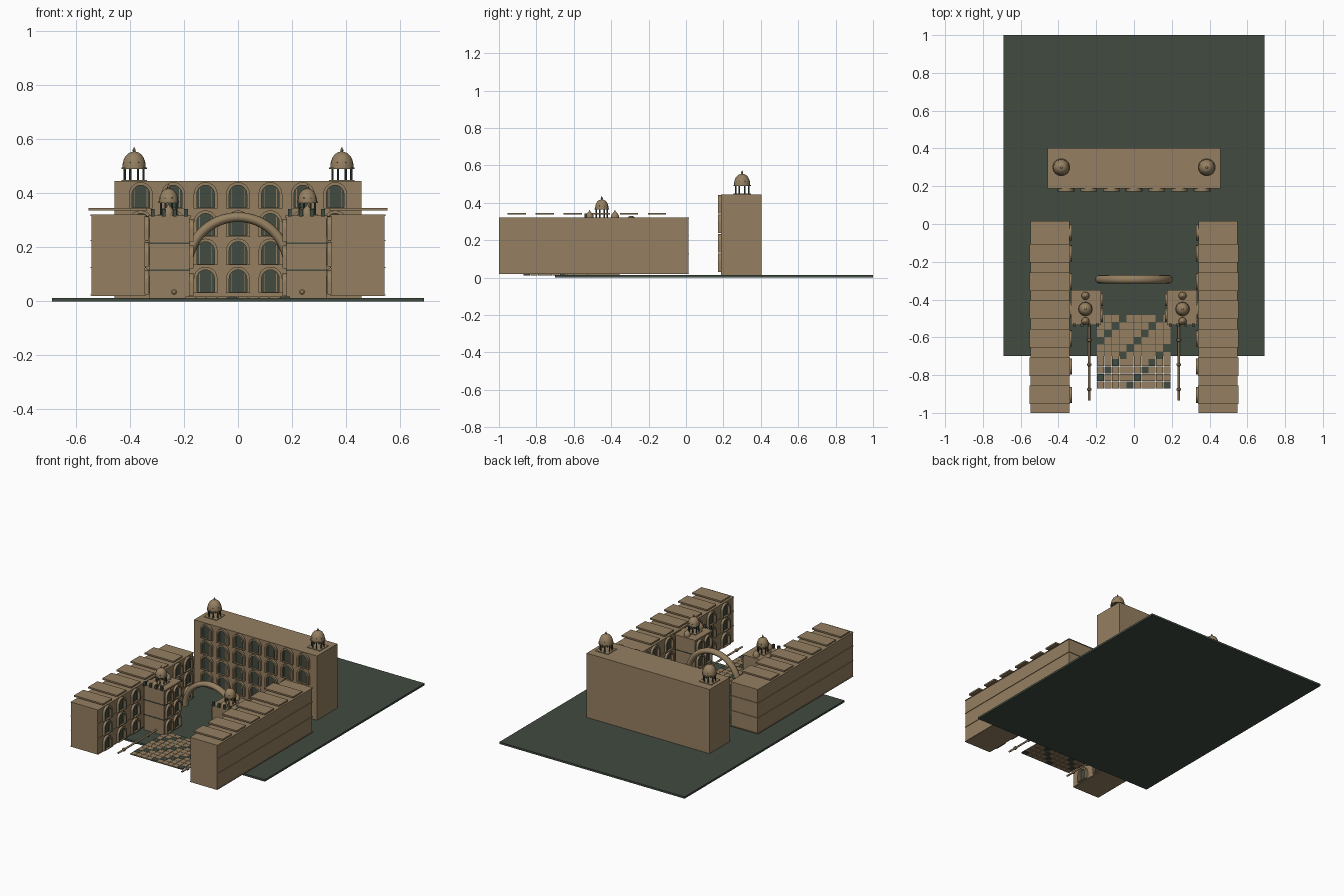
import bpy, bmesh, math
from mathutils import Matrix, Vector

cube = bpy.data.objects.get("Cube")
if cube:
    bpy.data.objects.remove(cube)


def material(name, rgb):
    m = bpy.data.materials.new(name)
    m.use_nodes = True
    m.diffuse_color = (*rgb, 1)
    m.node_tree.nodes["Principled BSDF"].inputs["Base Color"].default_value = (*rgb, 1)
    return m


STONE = material("sandstone", (0.30, 0.215, 0.12))
DARK = material("dark green", (0.052, 0.07, 0.052))


def finish(name, bm, mats, smooth=False):
    bmesh.ops.recalc_face_normals(bm, faces=bm.faces)
    mesh = bpy.data.meshes.new(name)
    bm.to_mesh(mesh)
    bm.free()
    for m in mats:
        mesh.materials.append(m)
    ob = bpy.data.objects.new(name, mesh)
    bpy.context.collection.objects.link(ob)
    if smooth:
        bpy.ops.object.select_all(action='DESELECT')
        ob.select_set(True)
        bpy.context.view_layer.objects.active = ob
        bpy.ops.object.shade_smooth_by_angle(angle=math.radians(40))
    return ob


def add_box(bm, x0, x1, y0, y1, z0, z1, mat=0, matrix=Matrix()):
    size = Matrix.Diagonal((x1 - x0, y1 - y0, z1 - z0, 1))
    place = Matrix.Translation(((x0 + x1) / 2, (y0 + y1) / 2, (z0 + z1) / 2))
    verts = bmesh.ops.create_cube(bm, size=1, matrix=matrix @ place @ size)["verts"]
    for f in {f for v in verts for f in v.link_faces}:
        f.material_index = mat


def box(name, mat, *limits):
    bm = bmesh.new()
    add_box(bm, *limits)
    return finish(name, bm, [mat])


def mirrored(s, a, b):
    return sorted((s * a, s * b))


def lathe(bm, profile, x, y, z, steps=20, turn=Matrix()):
    # Revolve (radius, height) pairs around an axis
    place = Matrix.Translation((x, y, z)) @ turn
    vs = [bm.verts.new(place @ Vector((r, 0, h))) for r, h in profile]
    edges = [bm.edges.new(p) for p in zip(vs, vs[1:])]
    bmesh.ops.spin(bm, geom=vs + edges, cent=place.translation, steps=steps,
                   axis=place.to_3x3() @ Vector((0, 0, 1)), angle=math.tau)
    bmesh.ops.remove_doubles(bm, verts=bm.verts, dist=0.0002)


def arch_outline(w, h, segs=10):
    r = w / 2
    pts = [(-r, 0)]
    pts += [(-r * math.cos(math.pi * i / segs), h - r + r * math.sin(math.pi * i / segs))
            for i in range(segs + 1)]
    return pts + [(r, 0)]


def add_window(bm, place, w, h, depth=0.016):
    # Arched surround
    t = w * 0.13
    outer, inner = arch_outline(w, h), arch_outline(w - 2 * t, h - t)
    rings = [[bm.verts.new(place @ Vector((x, y, z))) for x, z in line]
             for line, y in ((outer, 0), (outer, -depth), (inner, -depth), (inner, 0))]
    for a, b in zip(rings, rings[1:]):
        for i in range(len(a) - 1):
            bm.faces.new((a[i], a[i + 1], b[i + 1], b[i]))
    # Dark opening and slender bars
    pane = bm.faces.new([bm.verts.new(place @ Vector((x, -0.003, z))) for x, z in inner])
    pane.material_index = 1
    for x in (-w * 0.26, w * 0.26):
        add_box(bm, x - 0.0015, x + 0.0015, -0.008, -0.003, 0, h * 0.74, 0, place)
    # Sill
    add_box(bm, -w / 2, w / 2, -depth, 0, 0, 0.004, 0, place)


def window_grid(name, origin, angle, columns, rows, w, h):
    bm = bmesh.new()
    for u in columns:
        for z in rows:
            place = (Matrix.Translation(origin) @ Matrix.Rotation(angle, 4, 'Z')
                     @ Matrix.Translation((u, 0, z)))
            add_window(bm, place, w, h)
    return finish(name, bm, [STONE, DARK])


def pavilion(name, x, y, z, r, post_h, dome_h):
    # Base plate and ring of dark posts
    box(name + "_base", STONE, x - r, x + r, y - r, y + r, z, z + 0.004)
    bm = bmesh.new()
    for i in range(8):
        a = math.tau * (i + 0.5) / 8
        px, py = x + 0.8 * r * math.cos(a), y + 0.8 * r * math.sin(a)
        lathe(bm, [(0, 0), (0.004, 0), (0.004, post_h + dome_h * 0.45),
                   (0, post_h + dome_h * 0.45)], px, py, z, 8)
    finish(name + "_posts", bm, [DARK])
    # Dome with eave and finial
    curve = [(0, 0), (r, 0), (r, 0.005)]
    curve += [(r * 0.92 * math.cos(t) ** 0.85, 0.005 + dome_h * math.sin(t))
              for t in [math.pi / 2 * i / 9 for i in range(9)]]
    curve += [(0.004, dome_h + 0.006), (0.006, dome_h + 0.012), (0, dome_h + 0.024)]
    bm = bmesh.new()
    lathe(bm, curve, x, y, z + post_h, 24)
    finish(name + "_dome", bm, [STONE], True)


# Ground slab
box("ground", DARK, -0.69, 0.69, -0.7, 1.0, 0, 0.013)

# Rear hall with four storeys of arched windows
box("rear_hall", STONE, -0.458, 0.458, 0.187, 0.403, 0.013, 0.445)
window_grid("rear_windows", (0, 0.187, 0), 0, [0.12 * i for i in range(-3, 4)],
            [0.03 + 0.1045 * i for i in range(4)], 0.088, 0.098)

for s, side in ((1, "left"), (-1, "right")):
    pavilion(side + "_rear_pavilion", s * 0.385, 0.3, 0.445, 0.047, 0.046, 0.058)

    # Side wing with floor bands
    x0, x1 = mirrored(s, 0.345, 0.543)
    box(side + "_wing", STONE, x0, x1, -1.0, 0.013, 0.02, 0.32)
    bm = bmesh.new()
    for z in (0.021, 0.124, 0.224, 0.317):
        add_box(bm, x0 - 0.004, x1 + 0.004, -1.0, 0.017, z, z + 0.004)
    finish(side + "_wing_bands", bm, [STONE])
    bays = [-0.905 + 0.15 * i for i in range(6)]
    window_grid(side + "_wing_windows", (s * 0.345, 0, 0), -s * math.pi / 2,
                [-s * y for y in bays + [-0.045]], (0.026, 0.129, 0.226), 0.085, 0.09)

    # Raised roof slabs
    bm = bmesh.new()
    for y in bays:
        add_box(bm, *mirrored(s, 0.338, 0.553), y - 0.049, y + 0.049, 0.336, 0.346)
    finish(side + "_roof_slabs", bm, [STONE])

    # Gate tower with ledge, inner windows and top details
    t0, t1 = mirrored(s, 0.18, 0.328)
    box(side + "_tower", STONE, t0, t1, -0.53, -0.355, 0.008, 0.312)
    bm = bmesh.new()
    for z in (0.113, 0.213):
        add_box(bm, t0 - 0.003, t1 + 0.003, -0.533, -0.352, z, z + 0.005)
    finish(side + "_tower_ledges", bm, [DARK])
    window_grid(side + "_tower_windows", (s * 0.18, 0, 0), -s * math.pi / 2,
                [s * 0.4, s * 0.483], (0.02, 0.122, 0.22), 0.07, 0.085)
    box(side + "_tower_cornice", STONE, t0 - 0.005, t1 + 0.005, -0.535, -0.35, 0.308, 0.318)
    bm = bmesh.new()
    for i in range(4):
        x = t0 + 0.012 + i * 0.041
        add_box(bm, x - 0.007, x + 0.007, -0.542, -0.528, 0.315, 0.342)
    finish(side + "_tower_merlons", bm, [DARK])
    pavilion(side + "_tower_pavilion", s * 0.257, -0.45, 0.318, 0.039, 0.046, 0.048)
    bm = bmesh.new()
    for y in (-0.38, -0.515):
        lathe(bm, [(0, 0), (0.021, 0), (0.021, 0.012), (0.016, 0.024), (0.006, 0.033),
                   (0, 0.044)], s * 0.257, y, 0.318, 16)
    finish(side + "_small_domes", bm, [STONE], True)

    # Low rail with collars
    rail = [(0, 0), (0.006, 0)]
    for c in (0.06, 0.19, 0.32):
        rail += [(0.006, c - 0.009), (0.011, c - 0.005), (0.011, c + 0.005), (0.006, c + 0.009)]
    rail += [(0.006, 0.41), (0, 0.41)]
    bm = bmesh.new()
    lathe(bm, rail, s * 0.237, -0.935, 0.035, 12, Matrix.Rotation(-math.pi / 2, 4, 'X'))
    finish(side + "_rail", bm, [STONE], True)

# Arch across the court
bm = bmesh.new()
ring = [bm.verts.new((0.187 + 0.018 * math.cos(a), -0.293 + 0.022 * math.sin(a), 0.125))
        for a in [math.tau * i / 12 for i in range(12)]]
face = bm.faces.new(ring)
bmesh.ops.spin(bm, geom=[face], cent=(0, -0.293, 0.125), axis=(0, -1, 0),
               angle=math.pi, steps=32)
finish("court_arch", bm, [STONE], True)

# Patterned paving with dark diagonal tiles
bm = bmesh.new()
step = 0.039
for i in range(10):
    for j in range(10):
        x, y = -0.195 + i * step, -0.87 + j * step
        add_box(bm, x, x + step - 0.002, y, y + step - 0.002, 0.011, 0.018,
                1 if (i - j) % 5 == 4 else 0)
finish("paving", bm, [STONE, DARK])
